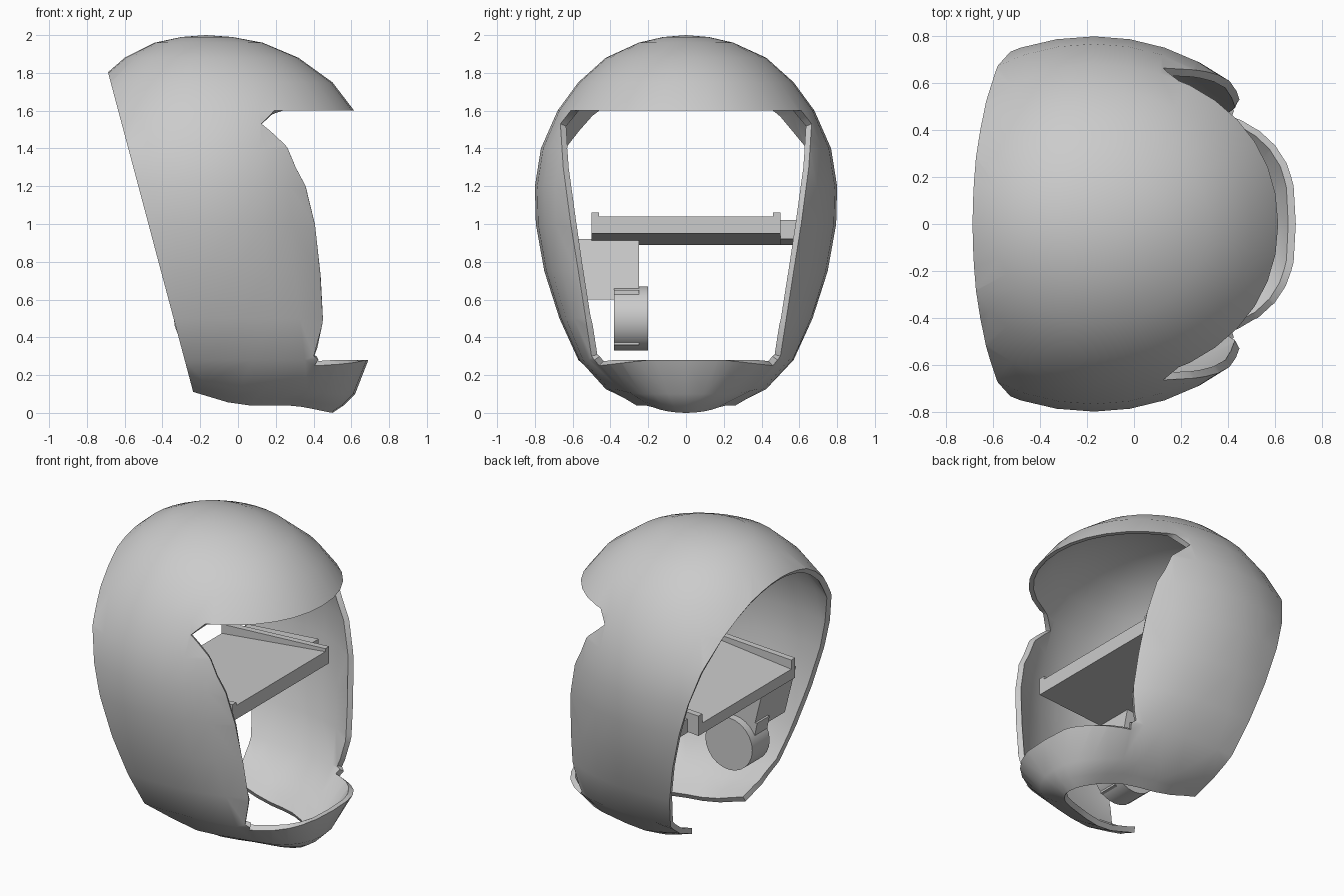
import bpy, bmesh, math
from mathutils import Vector

if "Cube" in bpy.data.objects:
    bpy.data.objects.remove(bpy.data.objects["Cube"], do_unlink=True)

grey = bpy.data.materials.new("light grey")
grey.use_nodes = True
COLOUR = (0.6, 0.6, 0.6, 1)
grey.diffuse_color = COLOUR
grey.node_tree.nodes["Principled BSDF"].inputs["Base Color"].default_value = COLOUR


def finish(bm, name):
    bmesh.ops.recalc_face_normals(bm, faces=bm.faces)
    mesh = bpy.data.meshes.new(name)
    bm.to_mesh(mesh)
    bm.free()
    obj = bpy.data.objects.new(name, mesh)
    bpy.context.collection.objects.link(obj)
    mesh.materials.append(grey)
    return obj


def prism(name, outline, axis, lo, hi):
    """Extrude a 2D outline along one axis."""
    bm = bmesh.new()
    verts = []
    for a, b in outline:
        co = [a, b]
        co.insert(axis, lo)
        verts.append(bm.verts.new(co))
    face = bm.faces.new(verts)
    moved = bmesh.ops.extrude_face_region(bm, geom=[face])["geom"]
    step = Vector((0, 0, 0))
    step[axis] = hi - lo
    bmesh.ops.translate(bm, vec=step, verts=[v for v in moved if isinstance(v, bmesh.types.BMVert)])
    return finish(bm, name)


def activate(obj):
    bpy.ops.object.select_all(action="DESELECT")
    obj.select_set(True)
    bpy.context.view_layer.objects.active = obj


def cut(obj, cutter):
    mod = obj.modifiers.new("cut", "BOOLEAN")
    mod.operation, mod.solver, mod.object = "DIFFERENCE", "EXACT", cutter
    activate(obj)
    bpy.ops.object.modifier_apply(modifier=mod.name)
    bpy.data.objects.remove(cutter, do_unlink=True)


def power(value, n):
    return math.copysign(abs(value) ** (2 / n), value)


# Helmet shell: rings of height, half width, front reach, back reach, squareness
CX, SIDES = -0.17, 36
RINGS = [
    (0.0, 0.28, 0.67, 0.6, 2), (0.04, 0.34, 0.73, 0.72, 2.1), (0.1, 0.43, 0.79, 0.8, 2.3),
    (0.28, 0.57, 0.86, 0.88, 2.8), (0.5, 0.67, 0.885, 0.9, 2.4), (0.75, 0.75, 0.9, 0.92, 2.1),
    (1.0, 0.795, 0.9, 0.92, 2), (1.2, 0.8, 0.88, 0.92, 2), (1.4, 0.768, 0.84, 0.87, 2),
    (1.6, 0.68, 0.785, 0.7, 2.1), (1.75, 0.57, 0.67, 0.58, 2.1), (1.88, 0.425, 0.49, 0.43, 2),
    (1.96, 0.25, 0.3, 0.27, 2), (1.99, 0.12, 0.14, 0.13, 2),
]
bm = bmesh.new()
loops = []
for z, w, front, back, n in RINGS:
    ring = []
    for i in range(SIDES):
        t = math.tau * i / SIDES
        reach = front if math.cos(t) > 0 else back
        x = CX + reach * power(math.cos(t), n if math.cos(t) > 0 else 2)
        y = w * power(math.sin(t), n if math.cos(t) > 0 else 2)
        # The lower rim rises towards the back
        lift = 0.04 * min(1, max(0, (0.5 - x) / 0.2)) + 0.3 * max(0, -x)
        ring.append(bm.verts.new((x, y, z + lift * max(0, 1 - z / 0.28))))
    loops.append(ring)
# Temporary plug below the neck keeps the shell closed for cutting
loops.insert(0, [bm.verts.new((v.co.x, v.co.y, -0.6)) for v in loops[0]])
bm.faces.new(loops[0])
for low, high in zip(loops, loops[1:]):
    for i in range(SIDES):
        j = (i + 1) % SIDES
        bm.faces.new((low[i], low[j], high[j], high[i]))
crown = bm.verts.new((CX, 0, 2.0))
for i in range(SIDES):
    bm.faces.new((loops[-1][i], loops[-1][(i + 1) % SIDES], crown))
shell = finish(bm, "helmet_shell")

# Slanted open back, and a face opening that tapers towards the chin
cut(shell, prism("back_cutter", [(-0.77, 2.11), (0.04, -0.93), (-2, -0.93), (-2, 2.11)], 1, -1.5, 1.5))
half = [(0.61, 1.6), (0.665, 1.53), (0.65, 1.3), (0.61, 1.0), (0.57, 0.75), (0.5, 0.3), (0.46, 0.25), (0.2, 0.28)]
opening = half + [(-y, z) for y, z in reversed(half)]
cut(shell, prism("face_cutter", opening, 0, 0.05, 1.5))

# Keep only the outer skin, then give it an even wall thickness
back_normal = Vector((-3.04, 0, -0.81)).normalized()
bm = bmesh.new()
bm.from_mesh(shell.data)
bm.normal_update()
waste = [f for f in bm.faces if min(v.co.z for v in f.verts) < -0.01 or abs(f.normal.x) < 0.001
         or abs(f.normal.x) > 0.9999 or f.normal.dot(back_normal) > 0.9999]
bmesh.ops.delete(bm, geom=waste, context="FACES")
bmesh.ops.remove_doubles(bm, verts=bm.verts, dist=0.004)
bm.to_mesh(shell.data)
bm.free()
solid = shell.modifiers.new("thickness", "SOLIDIFY")
solid.thickness, solid.offset = 0.035, -1
activate(shell)
bpy.ops.object.modifier_apply(modifier=solid.name)

# Level the brim and chin edges
for v in shell.data.vertices:
    if v.co.x > 0.2 and 1.54 < v.co.z < 1.6:
        v.co.z = 1.6
    elif v.co.x > 0.45 and 0.28 < v.co.z < 0.33:
        v.co.z = 0.28
bpy.ops.object.shade_smooth_by_angle(angle=math.radians(35))

# Tray rising to the front, with a lip along each side
prism("tray", [(-0.44, 0.89), (-0.44, 0.96), (0.31, 1.04), (0.31, 0.95)], 1, -0.5, 0.5)
for side, name in ((1, "left"), (-1, "right")):
    lo, hi = sorted((side * 0.46, side * 0.5))
    prism(name + "_tray_lip", [(-0.44, 0.95), (-0.44, 1.02), (0.31, 1.06), (0.31, 1.0)], 1, lo, hi)
prism("left_tray_bracket", [(-0.36, 0.89), (-0.36, 0.98), (0.15, 1.02), (0.15, 0.92)], 1, 0.5, 0.62)

# Slanted side box, arm and round drum under the tray
prism("side_box", [(-0.39, 0.92), (-0.31, 0.6), (-0.1, 0.6), (-0.16, 0.92)], 1, -0.58, -0.25)
prism("drum_arm", [(-0.34, 0.66), (-0.29, 0.42), (-0.2, 0.34), (-0.06, 0.36), (-0.06, 0.65)], 1, -0.38, -0.25)
drum = [(-0.17 + 0.17 * math.cos(math.tau * i / 24), 0.5 + 0.17 * math.sin(math.tau * i / 24)) for i in range(24)]
activate(prism("drum", drum, 1, -0.38, -0.2))
bpy.ops.object.shade_smooth_by_angle(angle=math.radians(35))
